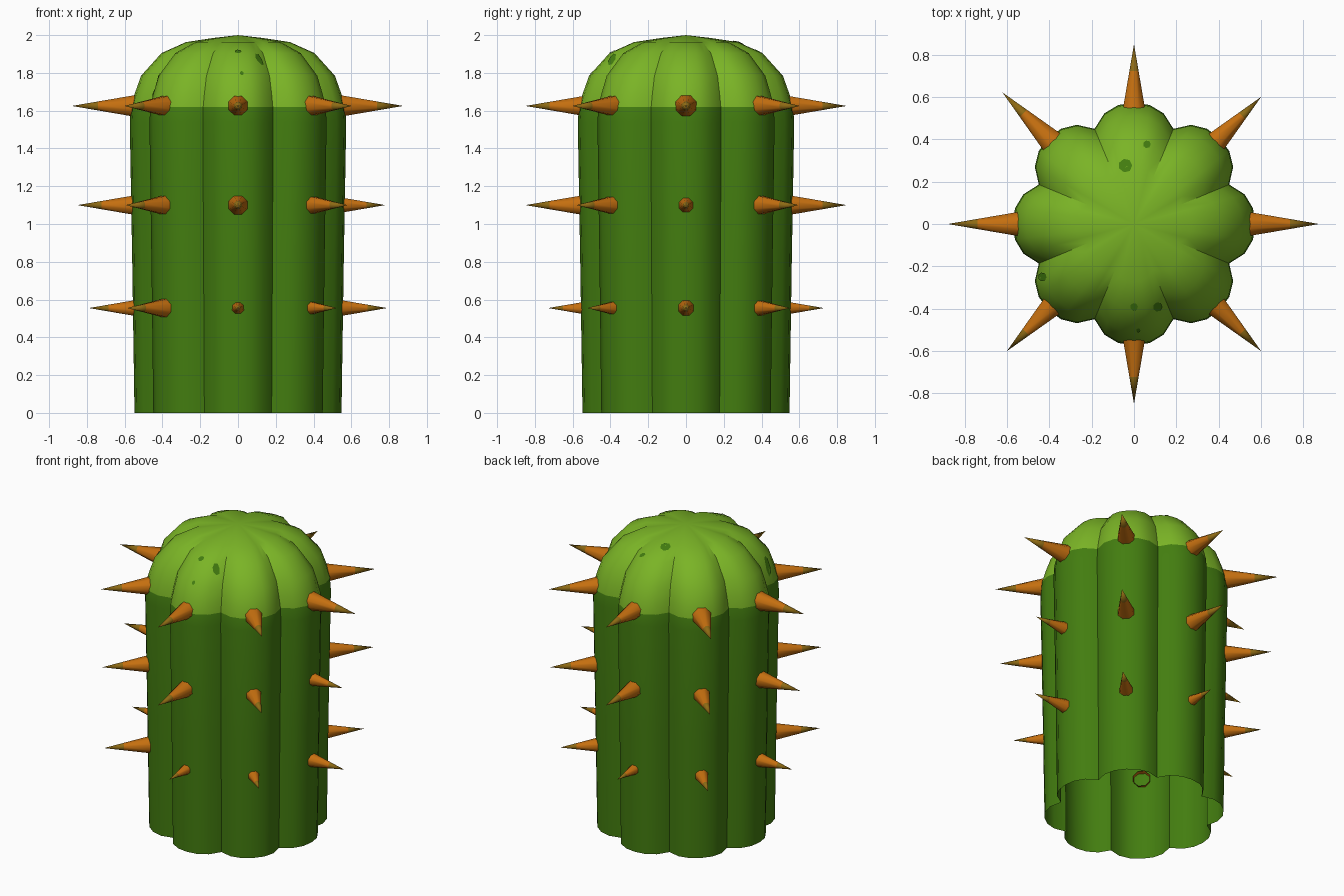
import bpy, bmesh, math
from mathutils import Vector
from mathutils.bvhtree import BVHTree

if "Cube" in bpy.data.objects:
    bpy.data.objects.remove(bpy.data.objects["Cube"])


def material(name, rgb):
    m = bpy.data.materials.new(name)
    m.diffuse_color = (*rgb, 1)
    m.use_nodes = True
    m.node_tree.nodes["Principled BSDF"].inputs["Base Color"].default_value = m.diffuse_color
    return m


DARK = material("dark green", (0.056, 0.205, 0.005))
LIGHT = material("light green", (0.195, 0.456, 0.019))
ORANGE = material("spike orange", (0.56, 0.16, 0.005))
TIP = material("spike olive tip", (0.27, 0.145, 0.007))


def make_object(name, bm, mats, smooth=0):
    mesh = bpy.data.meshes.new(name)
    bm.to_mesh(mesh)
    bm.free()
    for m in mats:
        mesh.materials.append(m)
    ob = bpy.data.objects.new(name, mesh)
    bpy.context.collection.objects.link(ob)
    if smooth:
        bpy.ops.object.select_all(action='DESELECT')
        ob.select_set(True)
        bpy.context.view_layer.objects.active = ob
        bpy.ops.object.shade_smooth_by_angle(angle=math.radians(smooth))
    return ob


def bridge(bm, a, b, mat):
    n = len(a)
    for i in range(n):
        j = (i + 1) % n
        bm.faces.new((a[i], a[j], b[j], b[i])).material_index = mat


# Ribbed body, open at the bottom: eight lobes, domed light top
LOBE = [(-22.5, 0.85), (-15, 0.945), (-7.5, 0.99), (0, 1.0), (7.5, 0.99), (15, 0.945)]
PROFILE = [(0.548, 0), (0.56, 0.8), (0.573, 1.54), (0.567, 1.62), (0.547, 1.69),
           (0.513, 1.785), (0.405, 1.905), (0.275, 1.963), (0.13, 1.985)]
bm = bmesh.new()
rings = []
for r, z in PROFILE:
    ring = []
    for k in range(8):
        for off, f in LOBE:
            a = math.radians(45 * k + off)
            ring.append(bm.verts.new((r * f * math.cos(a), r * f * math.sin(a), z)))
    rings.append(ring)
for i in range(len(rings) - 1):
    bridge(bm, rings[i], rings[i + 1], 1 if PROFILE[i][1] > 1.6 else 0)
top = bm.verts.new((0, 0, 2.0))
last = rings[-1]
for i in range(len(last)):
    bm.faces.new((last[i], last[(i + 1) % len(last)], top)).material_index = 1
bm.normal_update()
tree = BVHTree.FromBMesh(bm)
make_object("cactus_body", bm, [DARK, LIGHT], 32)

# Spikes: three levels, one per lobe, tip distance from the axis
LEVELS = [
    (1.625, [0.875, 0.85, 0.85, 0.88, 0.88, 0.85, 0.85, 0.85]),
    (1.10, [0.78, 0.84, 0.85, 0.84, 0.85, 0.84, 0.85, 0.82]),
    (0.555, [0.79, 0.78, 0.73, 0.78, 0.79, 0.83, 0.73, 0.74]),
]
for lv, (z, tips) in enumerate(LEVELS):
    for k, tip in enumerate(tips):
        a = math.radians(45 * k)
        out = Vector((math.cos(a), math.sin(a), 0))
        side = Vector((-math.sin(a), math.cos(a), 0))
        start, rad = 0.53, 0.185 * (tip - 0.53)
        bm = bmesh.new()
        loops = []
        for t in (0, 0.6):
            c = out * (start + (tip - start) * t) + Vector((0, 0, z))
            loops.append([bm.verts.new(c + (side * math.cos(q) + Vector((0, 0, math.sin(q)))) * rad * (1 - t))
                          for q in (math.radians(22.5 + 45 * s) for s in range(8))])
        bridge(bm, loops[0], loops[1], 0)
        apex = bm.verts.new(out * tip + Vector((0, 0, z)))
        for i in range(8):
            bm.faces.new((loops[1][i], loops[1][(i + 1) % 8], apex)).material_index = 1
        make_object(f"spike_{lv}_{k}", bm, [ORANGE, TIP], 50)

# Small dark spots lying on the dome
SPOTS = [(-0.04, 0.275, 0.032), (0.06, 0.375, 0.018), (0, -0.39, 0.018),
         (0.11, -0.39, 0.022), (0.02, -0.5, 0.01), (-0.43, -0.25, 0.02)]
for n, (x, y, r) in enumerate(SPOTS):
    bm = bmesh.new()
    vs = []
    for i in range(7):
        a = math.tau * i / 7
        hit, nor, _, _ = tree.ray_cast(Vector((x + r * math.cos(a), y + r * math.sin(a), 3)), Vector((0, 0, -1)))
        if hit:
            vs.append(bm.verts.new(hit + nor * 0.004))
    if len(vs) > 2:
        bm.faces.new(vs)
    make_object(f"dome_spot_{n}", bm, [DARK])
